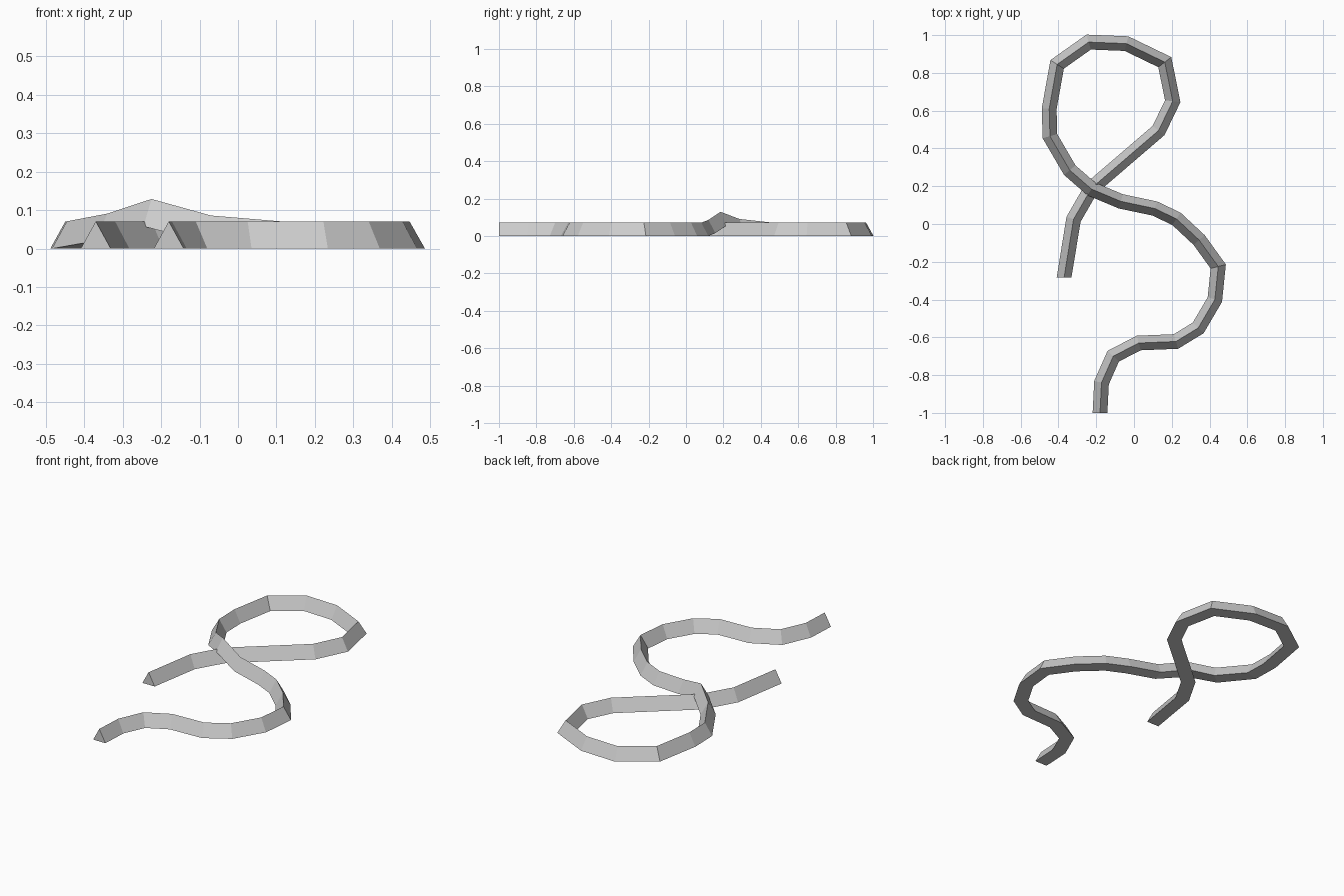
import bpy, bmesh
from mathutils import Vector

if "Cube" in bpy.data.objects:
    bpy.data.objects.remove(bpy.data.objects["Cube"])

HALF, HEIGHT = 0.039, 0.071

# rope path: x, y, lift (rises where it crosses over itself)
PATH = [
    (-0.37, -0.282, 0), (-0.32, 0.025, 0), (-0.225, 0.19, 0), (0.13, 0.495, 0),
    (0.205, 0.65, 0), (0.163, 0.857, 0), (-0.04, 0.955, 0), (-0.24, 0.963, 0),
    (-0.407, 0.845, 0), (-0.449, 0.61, 0), (-0.445, 0.465, 0),
    (-0.34, 0.285, 0.02), (-0.225, 0.185, 0.058), (-0.07, 0.12, 0.015),
    (0.11, 0.082, 0), (0.225, 0.027, 0), (0.345, -0.085, 0), (0.446, -0.225, 0),
    (0.428, -0.40, 0), (0.34, -0.55, 0), (0.222, -0.622, 0), (0.025, -0.63, 0),
    (-0.11, -0.70, 0), (-0.172, -0.84, 0), (-0.18, -1.0, 0),
]
pts = [Vector(p) for p in PATH]
dirs = [(b - a).to_2d().normalized() for a, b in zip(pts, pts[1:])]
# end cuts are square to the y axis
dirs = [Vector((0, 1))] + dirs + [Vector((0, -1))]

bm = bmesh.new()
rings = []
for i, p in enumerate(pts):
    if i == 0 or i == len(pts) - 1:
        t, k = dirs[0 if i == 0 else -1], 1.0
    else:
        t = (dirs[i] + dirs[i + 1]).normalized()
        k = 1 / t.dot(dirs[i])          # mitre keeps the width constant
    side = Vector((-t.y, t.x, 0)) * HALF * k
    rings.append([bm.verts.new(p + side), bm.verts.new(p - side),
                  bm.verts.new(p + Vector((0, 0, HEIGHT)))])

# skin the triangular sections and cap the ends
for a, b in zip(rings, rings[1:]):
    for j in range(3):
        n = (j + 1) % 3
        bm.faces.new((a[j], a[n], b[n], b[j]))
bm.faces.new(rings[0])
bm.faces.new(rings[-1])
bmesh.ops.recalc_face_normals(bm, faces=bm.faces)

mesh = bpy.data.meshes.new("rope")
bm.to_mesh(mesh)
bm.free()
rope = bpy.data.objects.new("rope", mesh)
bpy.context.collection.objects.link(rope)
